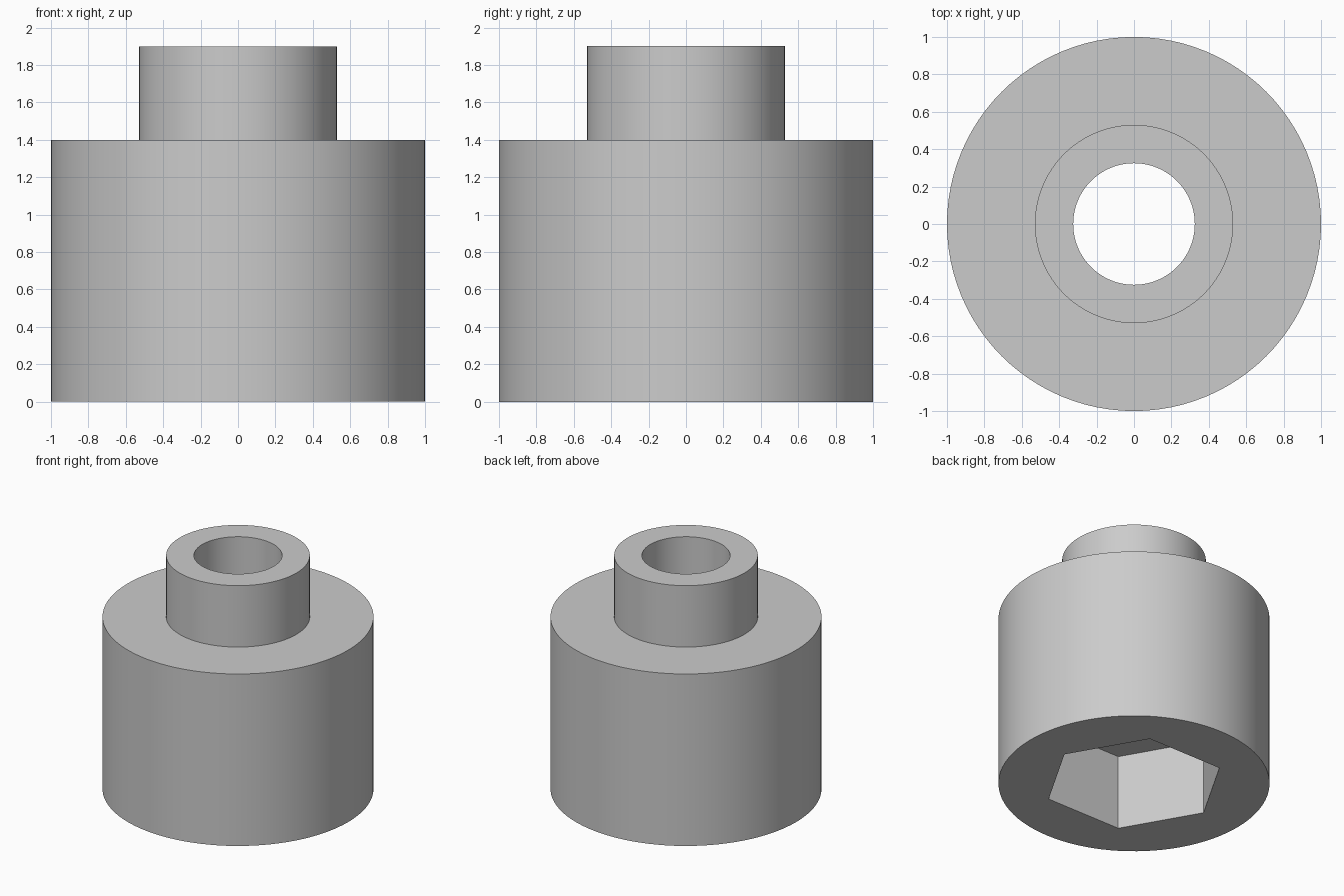
import bpy
import math

default = bpy.data.objects.get("Cube")
if default:
    bpy.data.objects.remove(default, do_unlink=True)

BODY_R, BOSS_R, BORE_R = 1.0, 0.53, 0.325
BODY_TOP, BOSS_TOP = 1.4, 1.9
HEX_R, HEX_DEPTH = 0.67, 0.61
SEGMENTS = 96

grey = bpy.data.materials.new("plain_grey")
grey.use_nodes = True
grey.diffuse_color = (0.6, 0.6, 0.6, 1)
grey.node_tree.nodes["Principled BSDF"].inputs["Base Color"].default_value = (0.6, 0.6, 0.6, 1)


def lathe(name, profile, segments):
    """Revolve a closed (radius, height) profile around z."""
    verts, faces = [], []
    n = len(profile)
    for i in range(segments):
        a = math.tau * i / segments
        verts += [(r * math.cos(a), r * math.sin(a), z) for r, z in profile]
        j = (i + 1) % segments
        for k in range(n):
            m = (k + 1) % n
            faces.append((i * n + k, j * n + k, j * n + m, i * n + m))
    mesh = bpy.data.meshes.new(name)
    mesh.from_pydata(verts, [], faces)
    mesh.materials.append(grey)
    obj = bpy.data.objects.new(name, mesh)
    bpy.context.collection.objects.link(obj)
    return obj


# Stepped round body with a bore through it
body = lathe("stepped_body", [(BORE_R, 0), (BODY_R, 0), (BODY_R, BODY_TOP),
                              (BOSS_R, BODY_TOP), (BOSS_R, BOSS_TOP),
                              (BORE_R, BOSS_TOP)], SEGMENTS)

# Hexagonal pocket in the underside, a corner on the x axis
bpy.ops.mesh.primitive_cylinder_add(vertices=6, radius=HEX_R, depth=2 * HEX_DEPTH,
                                    rotation=(0, 0, math.radians(30)))
cutter = bpy.context.object
cutter.name = "hex_pocket_cutter"
cutter.hide_render = True
cutter.data.materials.append(grey)

bpy.ops.object.select_all(action="DESELECT")
body.select_set(True)
bpy.context.view_layer.objects.active = body
pocket = body.modifiers.new("hex_pocket", "BOOLEAN")
pocket.operation = "DIFFERENCE"
pocket.solver = "EXACT"
pocket.object = cutter
bpy.ops.object.modifier_apply(modifier=pocket.name)
bpy.data.objects.remove(cutter, do_unlink=True)

# Round walls smooth, rims and pocket corners sharp
bpy.ops.object.shade_smooth_by_angle(angle=math.radians(30))
